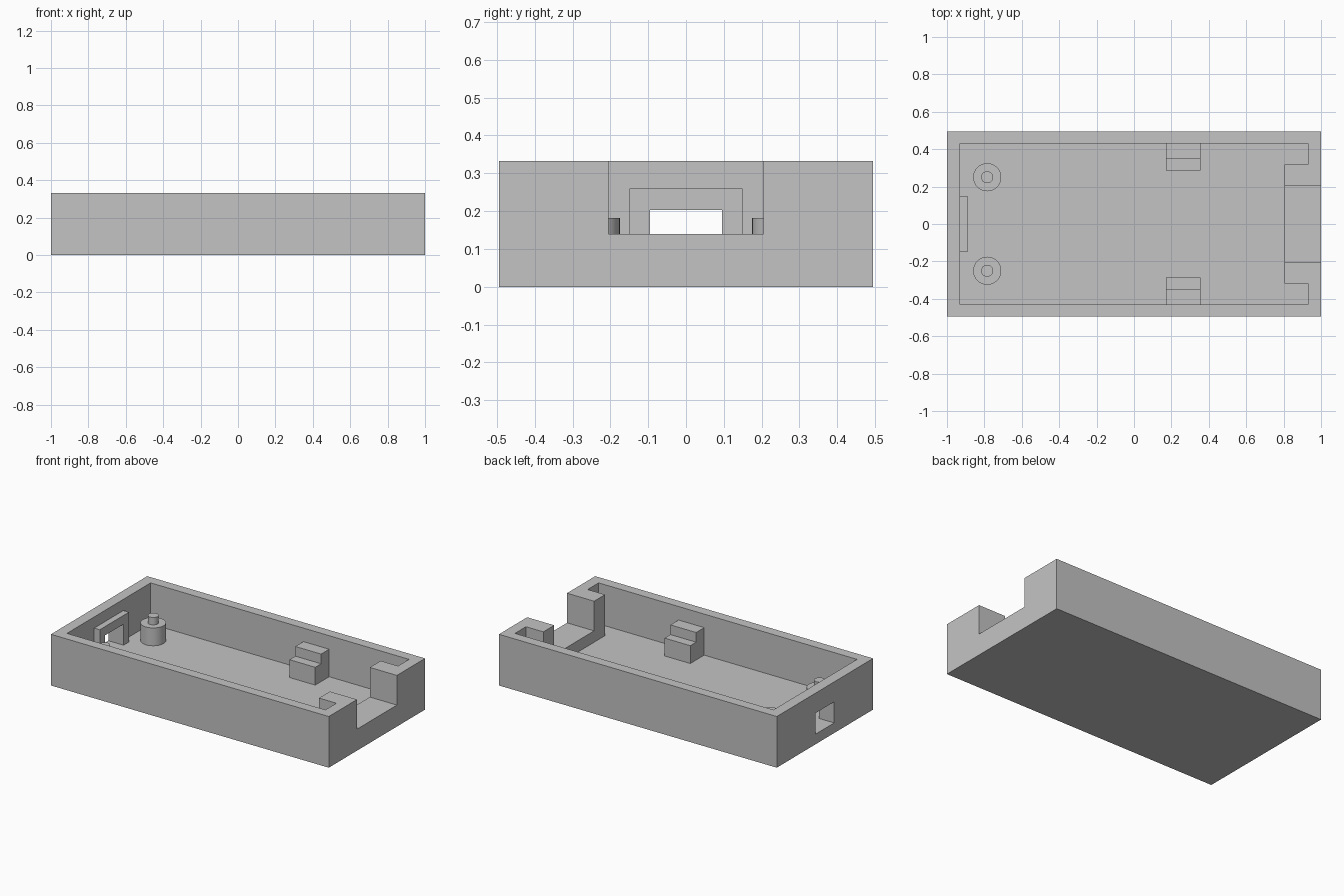
import bpy
import bmesh
from mathutils import Vector

if "Cube" in bpy.data.objects:
    bpy.data.objects.remove(bpy.data.objects["Cube"], do_unlink=True)

# Main sizes
HALF_X, HALF_Y, HEIGHT = 1.0, 0.495, 0.333
IN_X, IN_Y, FLOOR = 0.93, 0.43, 0.066
PORT_Y, PORT_TOP = 0.095, 0.203
LEDGE = 0.182

grey = bpy.data.materials.new("plain grey")
grey.use_nodes = True
grey.diffuse_color = (0.55, 0.55, 0.55, 1)
grey.node_tree.nodes["Principled BSDF"].inputs["Base Color"].default_value = grey.diffuse_color


def prism(name, outline, axis, low, high):
    """Extrude a flat outline along x (outline in y, z) or z (outline in x, y)."""
    bm = bmesh.new()
    place = (lambda p: (low, *p)) if axis == "x" else (lambda p: (*p, low))
    face = bm.faces.new([bm.verts.new(place(p)) for p in outline])
    push = Vector((1, 0, 0) if axis == "x" else (0, 0, 1)) * (high - low)
    grown = bmesh.ops.extrude_face_region(bm, geom=[face], use_keep_orig=True)["geom"]
    bmesh.ops.translate(bm, vec=push, verts=[g for g in grown if isinstance(g, bmesh.types.BMVert)])
    bmesh.ops.recalc_face_normals(bm, faces=bm.faces)
    mesh = bpy.data.meshes.new(name)
    bm.to_mesh(mesh)
    bm.free()
    mesh.materials.append(grey)
    obj = bpy.data.objects.new(name, mesh)
    bpy.context.collection.objects.link(obj)
    return obj


def rect(a0, a1, b0, b1):
    return [(a0, b0), (a1, b0), (a1, b1), (a0, b1)]


def cut(target, cutter):
    mod = target.modifiers.new("cut", "BOOLEAN")
    mod.operation, mod.solver, mod.object = "DIFFERENCE", "EXACT", cutter
    bpy.context.view_layer.objects.active = target
    bpy.ops.object.modifier_apply(modifier=mod.name)
    bpy.data.objects.remove(cutter, do_unlink=True)


# Tray: solid box, hollowed around the thick end block
tray = prism("tray", rect(-HALF_X, HALF_X, -HALF_Y, HALF_Y), "z", 0, HEIGHT)
block_x, block_y = 0.805, 0.317
half = [(block_x, block_y), (IN_X, block_y), (IN_X, IN_Y), (-IN_X, IN_Y)]
cavity = half + [(x, -y) for x, y in reversed(half)]
cut(tray, prism("cavity_cutter", cavity, "z", FLOOR, 0.5))

# Open notch through the end block, and port through the opposite wall
cut(tray, prism("notch_cutter", rect(-0.205, 0.205, 0.14, 0.5), "x", 0.7, 1.1))
cut(tray, prism("port_cutter", rect(-PORT_Y, PORT_Y, FLOOR, PORT_TOP), "x", -1.1, -0.9))

# Raised arch around the port
arch = [(0.15, FLOOR), (0.15, 0.26), (-0.15, 0.26), (-0.15, FLOOR),
        (-PORT_Y, FLOOR), (-PORT_Y, PORT_TOP), (PORT_Y, PORT_TOP), (PORT_Y, FLOOR)]
prism("port_frame", arch, "x", -IN_X, -0.89)

# Stepped supports against the long walls
step = [(IN_Y, FLOOR), (0.287, FLOOR), (0.287, LEDGE), (0.347, LEDGE), (0.347, 0.245), (IN_Y, 0.245)]
for side, label in ((-1, "front"), (1, "back")):
    prism(label + "_step", [(side * y, z) for y, z in step], "x", 0.17, 0.355)

    # Mounting post with a narrow locating peg
    for part, radius, low, high in (("post", 0.075, FLOOR, LEDGE), ("peg", 0.032, LEDGE, 0.23)):
        bpy.ops.mesh.primitive_cylinder_add(vertices=48, radius=radius, depth=high - low,
                                            location=(-0.785, side * 0.25, (low + high) / 2))
        obj = bpy.context.object
        obj.name = label + "_" + part
        obj.data.materials.append(grey)
        bpy.ops.object.shade_smooth_by_angle()
